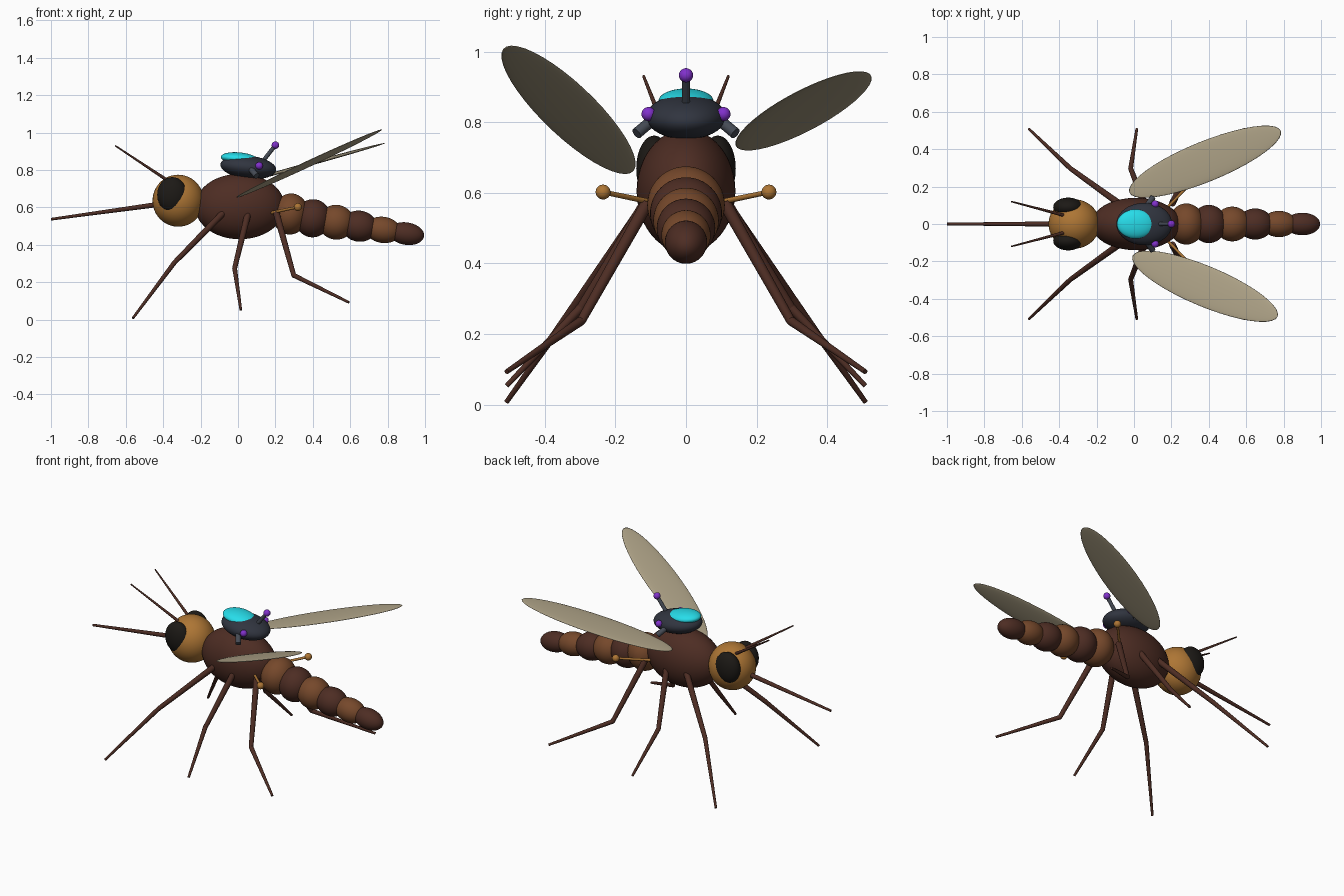
import bpy, bmesh
from math import radians
from mathutils import Matrix, Vector

if "Cube" in bpy.data.objects:
    bpy.data.objects.remove(bpy.data.objects["Cube"])


def material(name, rgb, alpha=1.0):
    m = bpy.data.materials.new(name)
    m.diffuse_color = (*rgb, alpha)
    m.use_nodes = True
    m.node_tree.nodes["Principled BSDF"].inputs["Base Color"].default_value = m.diffuse_color
    return m


DARK = material("dark_brown", (0.075, 0.026, 0.017))
LIGHT = material("light_brown", (0.18, 0.065, 0.024))
GOLD = material("amber", (0.42, 0.18, 0.035))
EYE = material("eye_black", (0.012, 0.01, 0.008))
SHELL = material("pack_shell", (0.03, 0.035, 0.05))
METAL = material("pack_metal", (0.06, 0.07, 0.09))
CYAN = material("cyan_glow", (0.02, 0.72, 0.82))
PURPLE = material("purple", (0.22, 0.03, 0.6))
WING = material("wing_membrane", (0.42, 0.36, 0.24), 0.88)


def finish(name, bm, mat):
    me = bpy.data.meshes.new(name)
    for f in bm.faces:
        f.smooth = True
    for e in bm.edges:
        if len(e.link_faces) == 2 and e.calc_face_angle() > radians(50):
            e.smooth = False
    bm.to_mesh(me)
    bm.free()
    me.materials.append(mat)
    ob = bpy.data.objects.new(name, me)
    bpy.context.collection.objects.link(ob)
    return ob


def ellipsoid(name, centre, radii, mat, rot=None):
    bm = bmesh.new()
    bmesh.ops.create_uvsphere(bm, u_segments=40, v_segments=24, radius=1)
    m = Matrix.Translation(centre) @ (rot or Matrix()) @ Matrix.Diagonal((*radii, 1))
    bm.transform(m)
    return finish(name, bm, mat)


def limb(name, points, radii, mat):
    """Tapered rods through the points, with rounded joints between."""
    bm = bmesh.new()
    pts = [Vector(p) for p in points]
    for a, b, ra, rb in zip(pts, pts[1:], radii, radii[1:]):
        d = b - a
        m = Matrix.Translation((a + b) / 2) @ d.to_track_quat('Z', 'Y').to_matrix().to_4x4()
        bmesh.ops.create_cone(bm, cap_ends=True, segments=16, radius1=ra, radius2=rb,
                              depth=d.length, matrix=m)
    for p, r in list(zip(pts, radii))[1:-1]:
        bmesh.ops.create_uvsphere(bm, u_segments=16, v_segments=10, radius=r,
                                  matrix=Matrix.Translation(p))
    return finish(name, bm, mat)


# Body
ellipsoid("thorax", (0.01, 0, 0.605), (0.24, 0.14, 0.175), DARK)
ellipsoid("head", (-0.32, 0, 0.636), (0.137, 0.132, 0.139), GOLD)
limb("proboscis", [(-0.42, 0, 0.617), (-1.0, 0, 0.537)], (0.014, 0.007), DARK)

# Abdomen rings
rings = [(0.28, 0.565, 0.110), (0.40, 0.542, 0.102), (0.525, 0.521, 0.093),
         (0.648, 0.50, 0.083), (0.775, 0.48, 0.070), (0.90, 0.46, 0.060)]
tilt = Matrix.Rotation(radians(9), 4, 'Y')
for i, (x, z, r) in enumerate(rings):
    ellipsoid(f"abdomen_ring_{i + 1}", (x, 0, z), (0.096, r, r),
              DARK if i % 2 else LIGHT, tilt)

# Back pack
lean = Matrix.Rotation(radians(6), 4, 'Y')
ellipsoid("pack_body", (0.055, 0, 0.815), (0.15, 0.113, 0.062), SHELL, lean)
ellipsoid("pack_dome", (0.01, 0, 0.86), (0.102, 0.078, 0.034), CYAN, lean)
limb("pack_antenna", [(0.12, 0, 0.83), (0.2, 0, 0.933)], (0.011, 0.011), METAL)
ellipsoid("pack_antenna_tip", (0.2, 0, 0.933), (0.02,) * 3, PURPLE)

legs = {"front": [(-0.08, 0.11, 0.57), (-0.34, 0.297, 0.305), (-0.562, 0.508, 0.008)],
        "middle": [(0.055, 0.11, 0.575), (-0.018, 0.297, 0.275), (0.015, 0.508, 0.053)],
        "hind": [(0.205, 0.11, 0.57), (0.298, 0.297, 0.237), (0.592, 0.508, 0.093)]}

# Paired parts
for side, s in (("left", 1), ("right", -1)):
    def p(x, y, z):
        return (x, s * y, z)

    ellipsoid(f"{side}_eye", p(-0.352, 0.09, 0.668), (0.08, 0.051, 0.094), EYE)
    limb(f"{side}_antenna", [p(-0.37, 0.045, 0.74), p(-0.656, 0.12, 0.93)],
         (0.009, 0.004), DARK)
    for n, path in legs.items():
        limb(f"{side}_{n}_leg", [p(*q) for q in path], (0.018, 0.013, 0.007), DARK)
    limb(f"{side}_balancer", [p(0.18, 0.09, 0.572), p(0.32, 0.235, 0.602)],
         (0.008, 0.007), GOLD)
    ellipsoid(f"{side}_balancer_knob", p(0.32, 0.235, 0.602), (0.021,) * 3, GOLD)
    limb(f"{side}_pack_nozzle", [p(0.065, 0.09, 0.81), p(0.1, 0.14, 0.768)],
         (0.016, 0.016), METAL)
    ellipsoid(f"{side}_pack_light", p(0.113, 0.106, 0.823), (0.02,) * 3, PURPLE)

# Wings, raised unevenly
for name, centre, along, across in (
        ("left_wing", (0.38, 0.333, 0.832), (0.405, 0.165, 0.112), (-0.038, 0.1, -0.006)),
        ("right_wing", (0.38, -0.333, 0.835), (0.388, -0.162, 0.182), (0.0416, 0.1, 0.003))):
    a = Vector(along)
    u = a.normalized()
    b = Vector(across)
    v = (b - u * b.dot(u)).normalized()
    rot = Matrix((u, v, u.cross(v))).transposed().to_4x4()
    ellipsoid(name, centre, (a.length, 0.108, 0.009), WING, rot)
